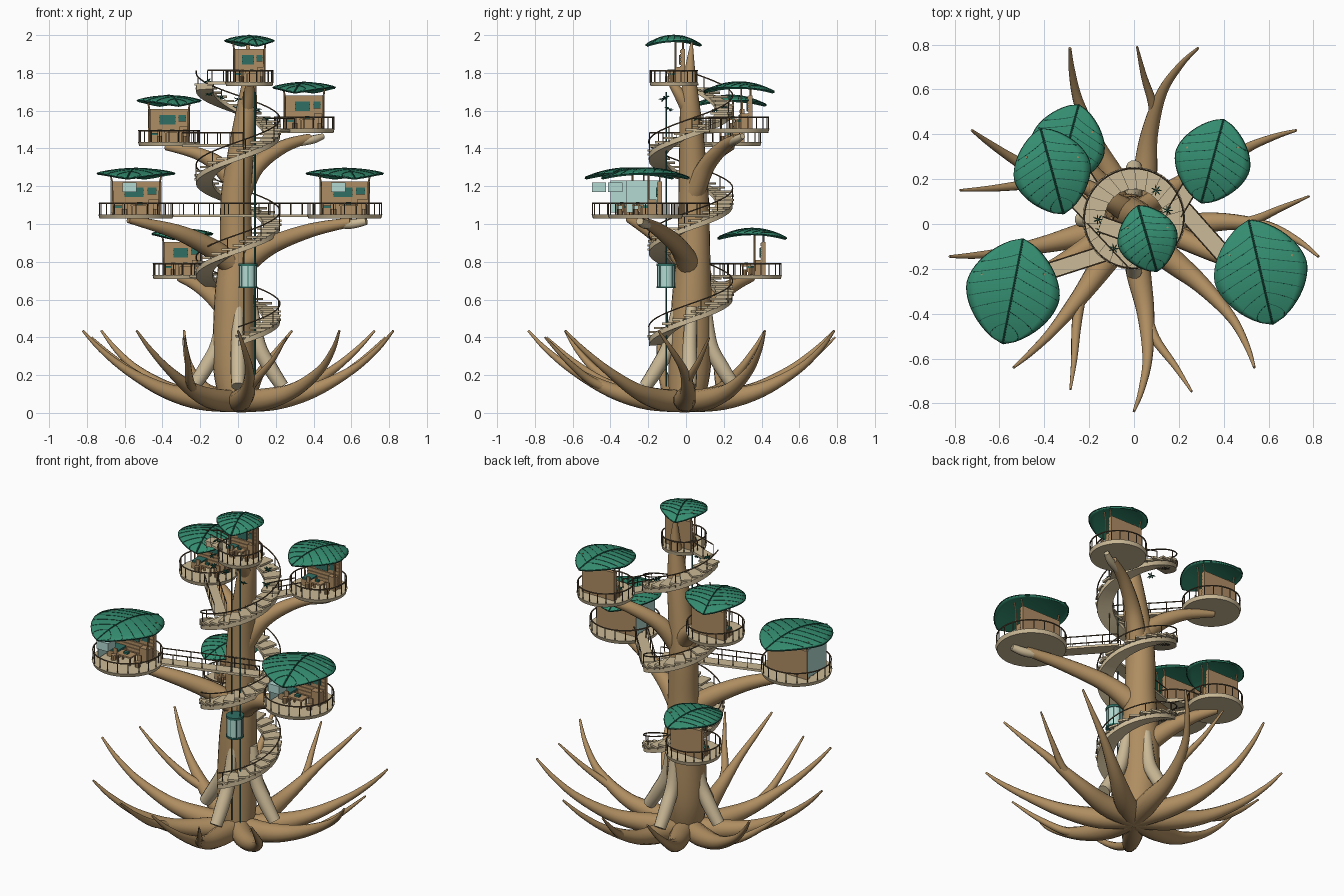
import bpy, bmesh, math, random
from mathutils import Matrix, Vector

if "Cube" in bpy.data.objects:
    bpy.data.objects.remove(bpy.data.objects["Cube"])
random.seed(4)

def mat(name, c):
    m = bpy.data.materials.new(name)
    m.diffuse_color = (*c, 1)
    m.use_nodes = True
    m.node_tree.nodes["Principled BSDF"].inputs["Base Color"].default_value = m.diffuse_color
    return m
BARK = mat("bark", (.43, .27, .12)); PALE = mat("pale_wood", (.60, .49, .31))
WOOD = mat("board", (.43, .27, .13)); DARK = mat("dark_rail", (.13, .09, .05))
LEAF = mat("leaf_green", (.035, .27, .165)); VEIN = mat("vein", (.012, .09, .06))
TEAL = mat("teal", (.03, .16, .13)); GLASS = mat("glass", (.45, .70, .64))
I = Matrix.Identity(4)

def box(bm, c, s, M=I):
    bmesh.ops.create_cube(bm, size=1, matrix=M @ Matrix.Translation(c) @ Matrix.Diagonal((*s, 1)))

def cyl(bm, c, r, h, M=I, n=32, r2=None):
    bmesh.ops.create_cone(bm, cap_ends=True, segments=n, radius1=r, radius2=r if r2 is None else r2,
                          depth=h, matrix=M @ Matrix.Translation(c))

def spline(pts, k):
    # Catmull-Rom through points of any dimension
    P = [pts[0]] + list(pts) + [pts[-1]]
    out = []
    for i in range(1, len(P) - 2):
        for j in range(k):
            t = j / k
            out.append(tuple(.5 * (2*b + (c-a)*t + (2*a-5*b+4*c-d)*t*t + (3*b-a-3*c+d)*t**3)
                             for a, b, c, d in zip(P[i-1], P[i], P[i+1], P[i+2])))
    return out + [tuple(pts[-1])]

def tube(bm, pts, n=5, M=I, k=1, r=.003):
    # points are (x, y, z, radius) or (x, y, z)
    pts = [tuple(p) if len(p) == 4 else (*p, r) for p in pts]
    if k > 1:
        pts = spline(pts, k)
    V = [M @ Vector(p[:3]) for p in pts]
    rings, u = [], None
    for i, p in enumerate(V):
        t = (V[min(i+1, len(V)-1)] - V[max(i-1, 0)]).normalized()
        u = t.orthogonal() if u is None else u - t * u.dot(t)
        u.normalize()
        w = t.cross(u)
        rings.append([bm.verts.new(p + pts[i][3] * (u*math.cos(a) + w*math.sin(a)))
                      for a in (math.tau*j/n for j in range(n))])
    for A, B in zip(rings, rings[1:]):
        for j in range(n):
            bm.faces.new((A[j], A[(j+1) % n], B[(j+1) % n], B[j]))
    bm.faces.new(rings[0][::-1]); bm.faces.new(rings[-1])

def done(bm, name, m, smooth=True, solid=0):
    bmesh.ops.recalc_face_normals(bm, faces=bm.faces)
    me = bpy.data.meshes.new(name)
    bm.to_mesh(me); bm.free()
    me.materials.append(m)
    o = bpy.data.objects.new(name, me)
    bpy.context.collection.objects.link(o)
    if solid:
        s = o.modifiers.new("thickness", 'SOLIDIFY'); s.thickness = solid
    if smooth:
        bpy.context.view_layer.objects.active = o
        bpy.ops.object.select_all(action='DESELECT'); o.select_set(True)
        bpy.ops.object.shade_smooth_by_angle(angle=math.radians(40))

# trunk
b = bmesh.new()
tube(b, [(0, 0, .05, .09), (-.02, .02, .25, .112), (-.02, .03, .6, .105), (-.01, .04, .85, .088),
         (-.01, .04, 1.15, .08), (.025, .03, 1.45, .065), (.05, .02, 1.65, .05),
         (.06, .02, 1.8, .03), (.05, .03, 1.96, .006)], 24, k=6)
done(b, "trunk", BARK)

# roots: nine sweeping arms, every second one with a fork
b = bmesh.new()
R = [(0, .062, .06), (.2, .072, .058), (.4, .12, .04), (.6, .225, .023), (.74, .335, .014), (.835, .435, .006)]
BOW = (.13, .14, .2, .09, .18, .1, .04, .05, .06)
for i in range(9):
    a0 = math.radians(270 + 40*i)
    P = [(r*math.cos(a), r*math.sin(a), z, w) for r, z, w in R
         for a in [a0 + BOW[i]*math.sin(math.pi*r/.835)]]
    tube(b, P, 12, k=5)
    if i % 2 == 0:
        Q = [(*P[2][:3], .026)]
        f0 = BOW[i]
        Q += [(r*math.cos(a), r*math.sin(a), z, w) for r, z, w, d in
              ((.52, .175, .022, .55), (.66, .28, .014, .85), (.79, .40, .005, 1))
              for a in [a0 + max(math.radians(19)*d, f0)]]
        tube(b, Q, 10, k=5)
done(b, "roots", BARK)

# pale buttresses around the base
b = bmesh.new()
for a in (0, 90, 180, 270):
    c, s = math.cos(math.radians(a)), math.sin(math.radians(a))
    tube(b, [(.235*c, .02+.235*s, .14, .035), (.17*c, .02+.17*s, .24, .04),
             (.11*c, .02+.11*s, .36, .038), (.075*c, .03+.075*s, .56, .03)], 12, k=5)
done(b, "buttresses", PALE)

# branches carrying the decks
b = bmesh.new()
for P in ([(0, .03, .76, .065), (-.14, -.06, .87, .054), (-.33, -.18, .96, .04), (-.58, -.3, 1.025, .02)],
          [(0, .03, .76, .065), (.16, -.04, .88, .05), (.38, -.14, .965, .038), (.6, -.22, 1.01, .025)],
          [(0, .04, 1.2, .06), (-.1, .1, 1.31, .046), (-.22, .17, 1.375, .033), (-.38, .24, 1.41, .02)],
          [(.01, .04, 1.16, .06), (.1, .11, 1.31, .046), (.24, .2, 1.41, .035), (.38, .27, 1.455, .024)],
          [(-.02, .04, .5, .06), (-.12, .15, .61, .05), (-.22, .26, .68, .035), (-.31, .35, .715, .02)],
          [(.04, .03, 1.58, .045), (.06, -.03, 1.68, .032), (.06, -.07, 1.74, .022)]):
    tube(b, P, 14, k=6)
done(b, "branches", BARK)
b = bmesh.new()
tube(b, [(.5, -.18, 1.0, .02), (.6, -.22, 1.0, .026), (.68, -.245, 1.015, .02)], 10, k=4)
tube(b, [(.32, .24, 1.43, .02), (.4, .27, 1.448, .022), (.45, .3, 1.465, .015)], 10, k=4)
done(b, "pale_branch_tips", PALE)

# spiral stair
CX, CY, Z0, Z1, PITCH, RI, RO = 0, .025, .395, 1.75, .49, .135, .222
def helix(z, r, dz=0):
    a = -math.pi/2 + math.tau*(z - Z0)/PITCH
    return Vector((CX + r*math.cos(a), CY + r*math.sin(a), z + dz))
N = 62
H = [Z0 + (Z1-Z0)*i/N for i in range(N+1)]
b = bmesh.new()
rows = []
for i in range(2*N+1):
    z = Z0 + (Z1-Z0)*i/(2*N)
    rows.append([b.verts.new(helix(z, r, d)) for r, d in ((RI, -.012), (RO, -.012), (RO, -.04), (RI, -.034))])
for A, B in zip(rows, rows[1:]):
    for j in range(4):
        b.faces.new((A[j], A[(j+1) % 4], B[(j+1) % 4], B[j]))
b.faces.new(rows[0]); b.faces.new(rows[-1])
done(b, "stair_ribbon", PALE)
b, rail = bmesh.new(), bmesh.new()
for i in range(N):
    z = (H[i] + H[i+1])/2
    p = helix(z, (RI+RO)/2)
    ang = -math.pi/2 + math.tau*(z - Z0)/PITCH
    box(b, (0, 0, 0), (RO-RI+.012, .062, .012), Matrix.Translation(p) @ Matrix.Rotation(ang, 4, 'Z'))
    if i % 3 == 0:
        tube(rail, [helix(z, RO, -.02), helix(z, RO, .06)], 5, r=.0028)
done(b, "stair_treads", PALE, False)
tube(rail, [helix(Z0 + (Z1-Z0)*i/(2*N), RO, .06) for i in range(2*N+1)], 5, r=.0038)
done(rail, "stair_rail", DARK)

# bridges between stair and decks
b, rail = bmesh.new(), bmesh.new()
for p, q, w in (((-.38, -.21, 1.05), (.18, -.03, 1.05), .07), ((.43, -.17, 1.05), (.19, .1, 1.05), .075),
                ((-.27, .12, 1.435), (.0, -.17, 1.41), .07), ((.27, .2, 1.5), (.18, .05, 1.5), .07),
                ((-.26, .27, .73), (-.17, .13, .73), .07), ((-.15, .0, 1.755), (.02, -.06, 1.752), .07)):
    p, q = Vector(p), Vector(q)
    d = q - p
    M = Matrix.Translation((p+q)/2) @ Matrix.Rotation(math.atan2(d.y, d.x), 4, 'Z')
    L = d.length
    box(b, (0, 0, -.007), (L, w, .014), M)
    for s in (-w/2, w/2):
        tube(rail, [(-L/2, s, .06), (L/2, s, .06)], 5, M, r=.0035)
        n = max(2, round(L/.09))
        for i in range(n+1):
            tube(rail, [(-L/2 + L*i/n, s, 0), (-L/2 + L*i/n, s, .06)], 5, M, r=.0025)
done(b, "bridges", PALE, False); done(rail, "bridge_rails", DARK)

# tree cabins: deck, rail, boarded back wall, furniture and leaf roof
def roof_pt(r, t, v):
    w = 1.04*r*max(0, 1 - abs(t)**1.75)**.72
    return Vector((v*w, t*1.19*r, .246 - .022*(v*w/r)**2 - .05*t*t))

def cabin(name, x, y, z, r, deg, glazed):
    M = Matrix.Translation((x, y, z))
    b = bmesh.new(); cyl(b, (0, 0, -.011), r*.96, .022, M, 40, r); done(b, name + "_deck", PALE)
    b = bmesh.new()
    tube(b, [(.97*r*math.cos(a), .97*r*math.sin(a), .06) for a in (math.tau*i/40 for i in range(41))], 5, M, r=.0042)
    for i in range(20):
        a = math.tau*i/20
        tube(b, [(.97*r*math.cos(a), .97*r*math.sin(a), 0), (.97*r*math.cos(a), .97*r*math.sin(a), .06)], 5, M, r=.003)
    done(b, name + "_rail", DARK)
    W, yw = 1.34*r, .38*r
    b = bmesh.new()
    box(b, (0, yw, .087), (W, .022, .174), M)
    for i in range(8):
        box(b, (0, yw-.013, .011 + .0214*i), (W, .005, .016), M)
    for s in (-1, 1):
        for yy in (yw, yw - .3*r):
            tube(b, [(s*W*.46, yy, 0), (s*W*.47, yy, .17), (s*W*.52, yy, .232)], 6, M, r=.005)
    # table, stools, bed and cupboard
    box(b, (.1*r, -.2*r, .05), (.5*r, .32*r, .009), M)
    for sx in (-.1, .3):
        for sy in (-.32, -.08):
            box(b, (sx*r, sy*r, .024), (.008, .008, .048), M)
    for sx in (-.3, .52):
        cyl(b, (sx*r, -.25*r, .015), .08*r, .03, M, 10)
        box(b, (sx*r, -.17*r, .04), (.14*r, .008, .05), M)
    box(b, (-.42*r, .08*r, .018), (.36*r, .45*r, .036), M)
    box(b, (.48*r, .2*r, .04), (.3*r, .2*r, .08), M)
    done(b, name + "_wall_and_furniture", WOOD, False)
    b = bmesh.new()
    box(b, (-.42*r, .08*r, .041), (.34*r, .42*r, .012), M)
    box(b, (-.05*r, yw-.017, .118), (.5*r, .008, .05), M)
    box(b, (.42*r, yw-.017, .125), (.24*r, .008, .035), M)
    box(b, (.1*r, -.2*r, .06), (.14*r, .1*r, .012), M)
    done(b, name + "_teal_parts", TEAL, False)
    if glazed:
        b = bmesh.new()
        box(b, (-W*.49, -.05*r, .095), (.006, .9*r, .17), M)
        box(b, (-.17*r, -.8*r, .145), (.075, .075, .05), M)
        done(b, name + "_glass", GLASS, False)
    M = M @ Matrix.Rotation(math.radians(deg), 4, 'Z')
    b = bmesh.new()
    g = [[b.verts.new(M @ roof_pt(r, -.998 + 1.996*i/24, -1 + j/5)) for j in range(11)] for i in range(25)]
    for A, B in zip(g, g[1:]):
        for j in range(10):
            b.faces.new((A[j], A[j+1], B[j+1], B[j]))
    done(b, name + "_leaf_roof", LEAF, True, .012)
    # midrib, side veins and leaf edge
    b = bmesh.new()
    tube(b, [roof_pt(r, -1 + i/10, 0) for i in range(21)], 6, M, r=.0045)
    for s in (-1, 1):
        for i in range(7):
            t = -.6 + .22*i
            tube(b, [roof_pt(r, t - .3*v, s*v) for v in (0, .25, .5, .75, .95)], 4, M, r=.0022)
        tube(b, [roof_pt(r, -1 + i/12, s) - Vector((0, 0, .004)) for i in range(25)], 5, M, r=.003)
    done(b, name + "_roof_veins", VEIN)

cabin("left_cabin", -.54, -.30, 1.05, .2, -11, True)
cabin("right_cabin", .565, -.215, 1.05, .2, 13, True)
cabin("upper_left_cabin", -.365, .235, 1.435, .165, 15, False)
cabin("upper_right_cabin", .35, .28, 1.505, .162, -15, False)
cabin("lower_left_cabin", -.295, .35, .73, .158, -15, False)
cabin("top_cabin", .06, -.065, 1.752, .128, 16, False)

# lift: guide poles and glass car
b = bmesh.new()
for x in (.03, .09):
    tube(b, [(x, -.105, .14), (x, -.105, 1.7)], 8, r=.004)
cyl(b, (.053, -.105, .785), .05, .014); cyl(b, (.053, -.105, .665), .05, .01)
for i in range(8):
    a = math.tau*i/8
    box(b, (.053 + .046*math.cos(a), -.105 + .046*math.sin(a), .725), (.003, .003, .12))
done(b, "lift_frame", TEAL)
b = bmesh.new(); cyl(b, (.053, -.105, .725), .045, .11); done(b, "lift_car", GLASS)

# hanging leaf tufts
b = bmesh.new()
for p in ((-.16, .02, 1.76), (-.15, -.03, 1.69), (-.09, -.11, 1.67), (.0, -.12, 1.66), (.1, -.09, 1.61),
          (.1, .15, 1.6), (.15, .06, 1.56), (-.02, .2, 1.62)):
    for i in range(7):
        a, e = math.tau*i/7, random.uniform(-.7, .5)
        d = Vector((math.cos(a), math.sin(a), e)).normalized()
        tube(b, [(*p, .001), (*(Vector(p) + d*.013), .0045), (*(Vector(p) + d*.026), .0005)], 4)
done(b, "hanging_leaves", VEIN)
